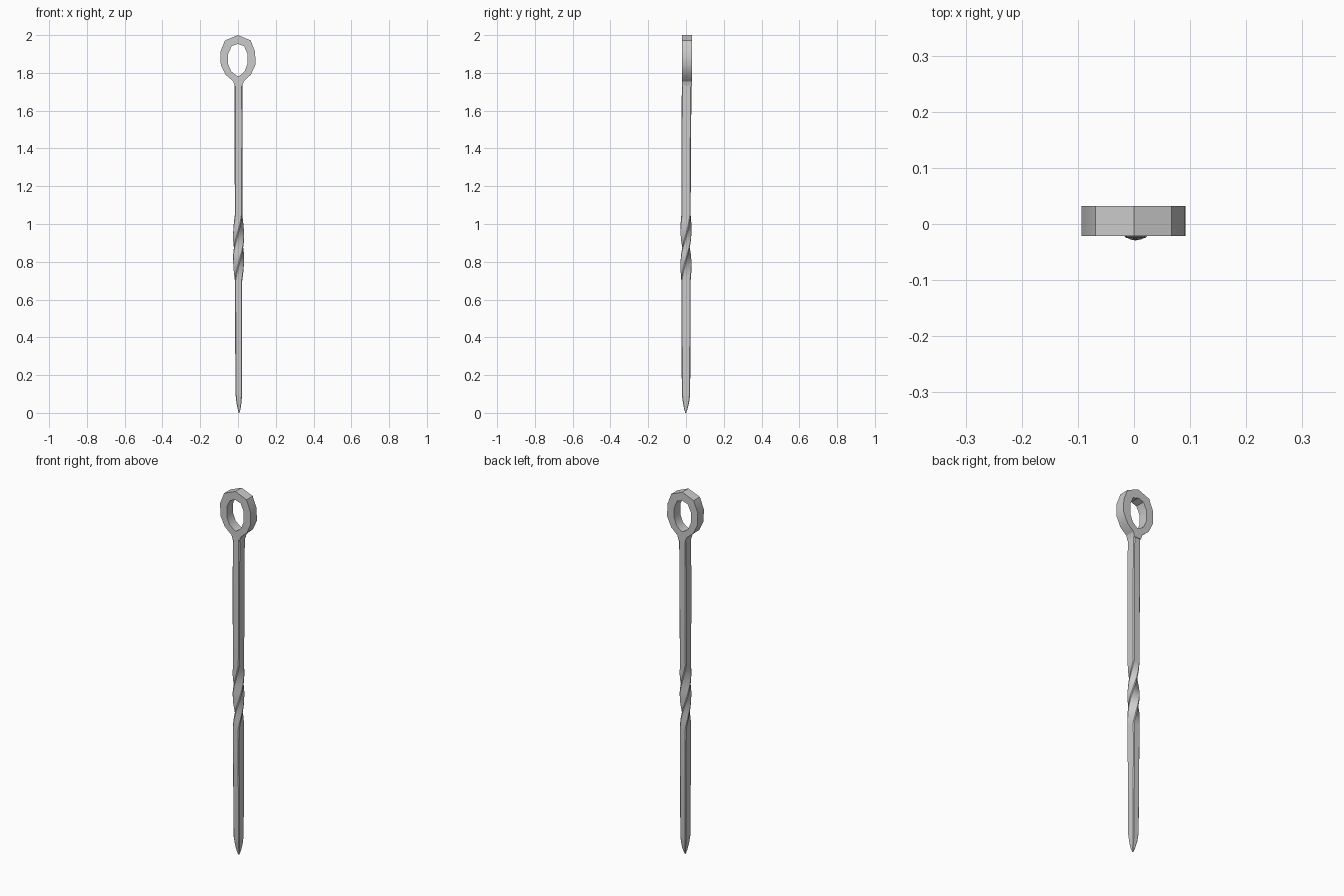
import bpy, bmesh, math

if "Cube" in bpy.data.objects:
    bpy.data.objects.remove(bpy.data.objects["Cube"])


def finish(name, bm):
    bmesh.ops.recalc_face_normals(bm, faces=bm.faces)
    mesh = bpy.data.meshes.new(name)
    bm.to_mesh(mesh)
    bm.free()
    obj = bpy.data.objects.new(name, mesh)
    bpy.context.collection.objects.link(obj)
    bpy.ops.object.select_all(action='DESELECT')
    obj.select_set(True)
    bpy.context.view_layer.objects.active = obj
    bpy.ops.object.shade_smooth_by_angle(angle=math.radians(30))
    return obj


def section(bm, z, hx, hy, cx, cy, turn):
    """Square bar section with chamfered corners, turned about its centre."""
    c = 0.2 * min(hx, hy)
    pts = [(hx, -hy + c), (hx, hy - c), (hx - c, hy), (-hx + c, hy),
           (-hx, hy - c), (-hx, -hy + c), (-hx + c, -hy), (hx - c, -hy)]
    s, k = math.sin(turn), math.cos(turn)
    return [bm.verts.new((cx + x * k - y * s, cy + x * s + y * k, z))
            for x, y in pts]


# Shaft: pointed tip, straight bar, half-turn twist, straight bar
rows = [(0.0, 0.002, 0.002, 0.006, -0.002, 0),
        (0.02, 0.0075, 0.009, 0.006, -0.001, 0),
        (0.055, 0.0135, 0.0165, 0.005, 0, 0),
        (0.10, 0.0175, 0.022, 0.004, 0, 0),
        (0.60, 0.019, 0.025, 0.003, 0, 0)]
steps = 20
for i in range(steps + 1):
    t = i / steps
    ease = 0.65 * t + 0.35 * t * t * (3 - 2 * t)
    rows.append((0.70 + 0.35 * t, 0.0195, 0.0245, 0.003, 0, math.pi * ease))
rows += [(1.50, 0.0215, 0.026, 0.003, 0.001, math.pi),
         (1.752, 0.0205, 0.0255, 0.003, 0.004, math.pi)]

bm = bmesh.new()
rings = [section(bm, *r) for r in rows]
for a, b in zip(rings, rings[1:]):
    for i in range(8):
        j = (i + 1) % 8
        bm.faces.new((a[i], a[j], b[j], b[i]))
bm.faces.new(rings[0])
bm.faces.new(rings[-1])
finish("twisted_shaft", bm)

# Eye: oval loop of flat bar, flaring down to the shaft
outer = [(0, 2.0), (0.067, 1.972), (0.091, 1.91), (0.092, 1.842),
         (0.068, 1.79), (0.03, 1.755), (0.023, 1.73), (0.003, 1.73),
         (-0.017, 1.73), (-0.025, 1.755), (-0.066, 1.79), (-0.091, 1.842),
         (-0.094, 1.91), (-0.069, 1.972)]
inner = [(0, 1.953), (0.032, 1.942), (0.05, 1.90), (0.049, 1.845),
         (0.035, 1.808), (0.02, 1.794), (0.008, 1.785), (0.0, 1.783),
         (-0.007, 1.785), (-0.019, 1.794), (-0.036, 1.808), (-0.052, 1.845),
         (-0.053, 1.90), (-0.033, 1.942)]
bm = bmesh.new()
of, ob, nf, nb = [[bm.verts.new((x, y, z)) for x, z in loop]
                  for loop in (outer, inner) for y in (-0.0215, 0.032)]
n = len(outer)
for i in range(n):
    j = (i + 1) % n
    for p, q in ((of, nf), (nf, nb), (nb, ob), (ob, of)):
        bm.faces.new((p[i], p[j], q[j], q[i]))
finish("eye_loop", bm)
